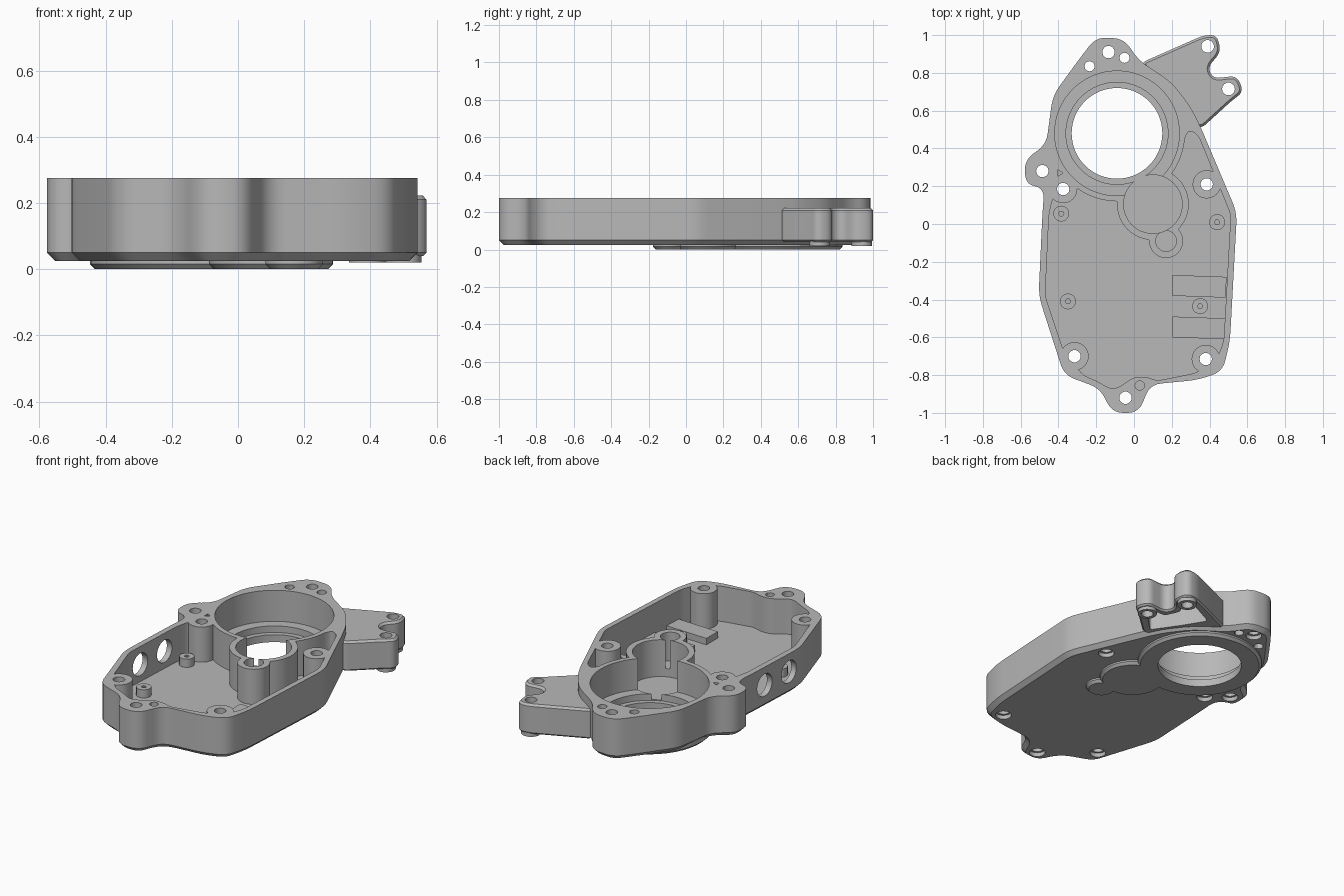
import bpy, bmesh, math
from mathutils import Vector, Matrix

old = bpy.data.objects.get("Cube")
if old:
    bpy.data.objects.remove(old, do_unlink=True)

grey = bpy.data.materials.new("cast_grey")
grey.use_nodes = True
grey.diffuse_color = (0.48, 0.48, 0.48, 1)
grey.node_tree.nodes["Principled BSDF"].inputs["Base Color"].default_value = (0.48, 0.48, 0.48, 1)


def circle(x, y, r, n=48):
    return [Vector((x + r * math.cos(2 * math.pi * i / n), y + r * math.sin(2 * math.pi * i / n)))
            for i in range(n)]


def rounded(corners, size=0.06, steps=5):
    """Round every corner of a polygon with a short quadratic curve."""
    pts = [Vector(c) for c in corners]
    out = []
    for i, p in enumerate(pts):
        a, b = pts[i - 1] - p, pts[(i + 1) % len(pts)] - p
        s = p + a.normalized() * min(size, a.length * 0.48)
        e = p + b.normalized() * min(size, b.length * 0.48)
        for k in range(steps + 1):
            t = k / steps
            out.append(s * (1 - t) ** 2 + p * 2 * t * (1 - t) + e * t * t)
    return out


def inset(pts, d):
    """Move a counter-clockwise outline inwards."""
    out = []
    for i, p in enumerate(pts):
        t = (pts[(i + 1) % len(pts)] - pts[i - 1]).normalized()
        out.append(p + Vector((-t.y, t.x)) * d)
    return out


def prism(name, pts, z0, z1, low=0.0, high=0.0):
    """Extruded outline with optional chamfers at the bottom and top."""
    rings = [(inset(pts, low), z0)] if low else []
    rings += [(pts, z0 + low), (pts, z1 - high)]
    if high:
        rings.append((inset(pts, high), z1))
    bm = bmesh.new()
    loops = [[bm.verts.new((p.x, p.y, z)) for p in ring] for ring, z in rings]
    n = len(pts)
    bm.faces.new(loops[0][::-1])
    bm.faces.new(loops[-1])
    for a, b in zip(loops, loops[1:]):
        for i in range(n):
            j = (i + 1) % n
            bm.faces.new((a[i], a[j], b[j], b[i]))
    mesh = bpy.data.meshes.new(name)
    bm.to_mesh(mesh)
    bm.free()
    ob = bpy.data.objects.new(name, mesh)
    bpy.context.collection.objects.link(ob)
    mesh.materials.append(grey)
    return ob


def combine(ob, other, operation):
    """Apply a boolean and discard the helper."""
    mod = ob.modifiers.new("bool", 'BOOLEAN')
    mod.operation, mod.solver, mod.object = operation, 'EXACT', other
    bpy.context.view_layer.objects.active = ob
    bpy.ops.object.modifier_apply(modifier=mod.name)
    bpy.data.objects.remove(other, do_unlink=True)


def cut(ob, pts, z0, z1):
    combine(ob, prism("cutter", pts, z0, z1), 'DIFFERENCE')


def add(ob, pts, z0, z1, low=0.0):
    combine(ob, prism("addition", pts, z0, z1, low), 'UNION')


def smooth(ob):
    bpy.ops.object.select_all(action='DESELECT')
    ob.select_set(True)
    bpy.context.view_layer.objects.active = ob
    bpy.ops.object.shade_smooth_by_angle(angle=math.radians(30))


TOP, FLOOR = 0.275, 0.06
BORE, WELL, BUMP = (-0.09, 0.48), (0.1, 0.105), (0.17, -0.09)

# Housing body
outline = [(-0.115, -1), (0.025, -1), (0.085, -0.85), (0.34, -0.825), (0.47, -0.78), (0.508, -0.62),
           (0.545, 0.06), (0.35, 0.52), (0.3, 0.62), (0.2, 0.75), (0.02, 0.87), (-0.05, 0.98),
           (-0.2, 0.99), (-0.3, 0.86), (-0.43, 0.68), (-0.465, 0.42), (-0.58, 0.34), (-0.575, 0.21),
           (-0.475, 0.19), (-0.485, 0.05), (-0.505, -0.38), (-0.37, -0.8), (-0.18, -0.87)]
housing = prism("housing", rounded(outline), 0.025, TOP, low=0.025)

# Main room inside the walls
room = [(-0.27, -0.8), (-0.2, -0.83), (-0.13, -0.87), (-0.09, -0.87), (0, -0.81), (0.07, -0.81),
        (0.12, -0.83), (0.32, -0.79), (0.43, -0.74), (0.475, -0.62), (0.512, 0.05), (0.34, 0.47),
        (0.29, 0.5), (0.2, 0.3), (0, 0.2), (-0.3, 0.2), (-0.43, 0.14), (-0.45, 0.05),
        (-0.47, -0.38), (-0.37, -0.68)]
cut(housing, rounded(room, 0.03), FLOOR, 0.4)

# Bearing walls, screw bosses and the raised pad underneath
for (x, y), r in ((BORE, 0.36), (WELL, 0.19), (BUMP, 0.09)):
    add(housing, circle(x, y, r), 0.04, TOP)
    add(housing, circle(x, y, r - 0.003), 0, 0.05, low=0.015)
corner_bosses = [(0.38, -0.715), (-0.315, -0.7), (0.385, 0.21), (-0.375, 0.185)]
for x, y in corner_bosses:
    add(housing, circle(x, y, 0.075, 24), 0.045, TOP)

# Stepped bore and the well opening into it
cut(housing, circle(*BORE, 0.33, 64), 0.085, 0.4)
cut(housing, circle(*BORE, 0.27, 64), 0.045, 0.4)
cut(housing, circle(*BORE, 0.24, 64), -0.1, 0.4)
cut(housing, circle(*WELL, 0.155), 0.05, 0.4)
cut(housing, circle(*BUMP, 0.055, 24), 0.1, 0.4)

# Screw holes, counterbored from below
for x, y in corner_bosses + [(-0.045, -0.92), (-0.485, 0.28), (-0.135, 0.91)]:
    cut(housing, circle(x, y, 0.033, 14), -0.1, 0.4)
    cut(housing, circle(x, y, 0.046, 16), -0.1, 0.05)
cut(housing, circle(-0.235, 0.835, 0.027, 12), -0.1, 0.4)
cut(housing, circle(-0.05, 0.88, 0.027, 12), -0.1, 0.4)
cut(housing, circle(0.03, -0.855, 0.025, 12), 0.12, 0.4)
cut(housing, circle(-0.395, 0.27, 0.02, 3), 0.15, 0.4)

# Two round ports through the side wall
for y in (-0.06, -0.28):
    port = prism("port_cutter", circle(0, 0, 0.068, 32), -0.08, 0.08)
    port.data.transform(Matrix.Translation((-0.48, y, 0.165)) @ Matrix.Rotation(math.pi / 2, 4, 'Y'))
    combine(housing, port, 'DIFFERENCE')
smooth(housing)

# Side bracket, hollow underneath, with two screw ears
bracket_outline = [(0.03, 0.85), (0.13, 0.78), (0.2, 0.71), (0.26, 0.6), (0.35, 0.5), (0.52, 0.655),
                   (0.58, 0.7), (0.545, 0.785), (0.42, 0.77), (0.39, 0.83), (0.46, 0.91),
                   (0.44, 1.0), (0.37, 1.0)]
bracket = prism("bracket", rounded(bracket_outline, 0.04), 0.04, 0.222, low=0.01, high=0.012)
pocket = [(0.16, 0.85), (0.24, 0.72), (0.35, 0.56), (0.45, 0.66), (0.47, 0.74), (0.39, 0.74),
          (0.35, 0.83), (0.4, 0.92), (0.36, 0.95)]
cut(bracket, rounded(pocket, 0.02), -0.1, 0.17)
for x, y in ((0.39, 0.94), (0.5, 0.715)):
    add(bracket, circle(x, y, 0.055, 24), 0.02, 0.2)
    cut(bracket, circle(x, y, 0.034, 14), -0.1, 0.4)
smooth(bracket)

# Standoffs on the floor
for i, (x, y) in enumerate([(-0.385, 0.055), (0.44, 0.01), (-0.35, -0.41), (0.35, -0.435)]):
    standoff = prism(f"standoff_{i + 1}", circle(x, y, 0.042, 20), 0.05, 0.11)
    cut(standoff, circle(x, y, 0.014, 6), 0.075, 0.2)
    smooth(standoff)

# Floor rails beside the wall
for i, y in enumerate((-0.38, -0.6)):
    corners = [(0.205, y), (0.485, y - 0.01), (0.49, y + 0.1), (0.205, y + 0.11)]
    prism(f"floor_rail_{i + 1}", [Vector(c) for c in corners], 0.05, 0.1)
